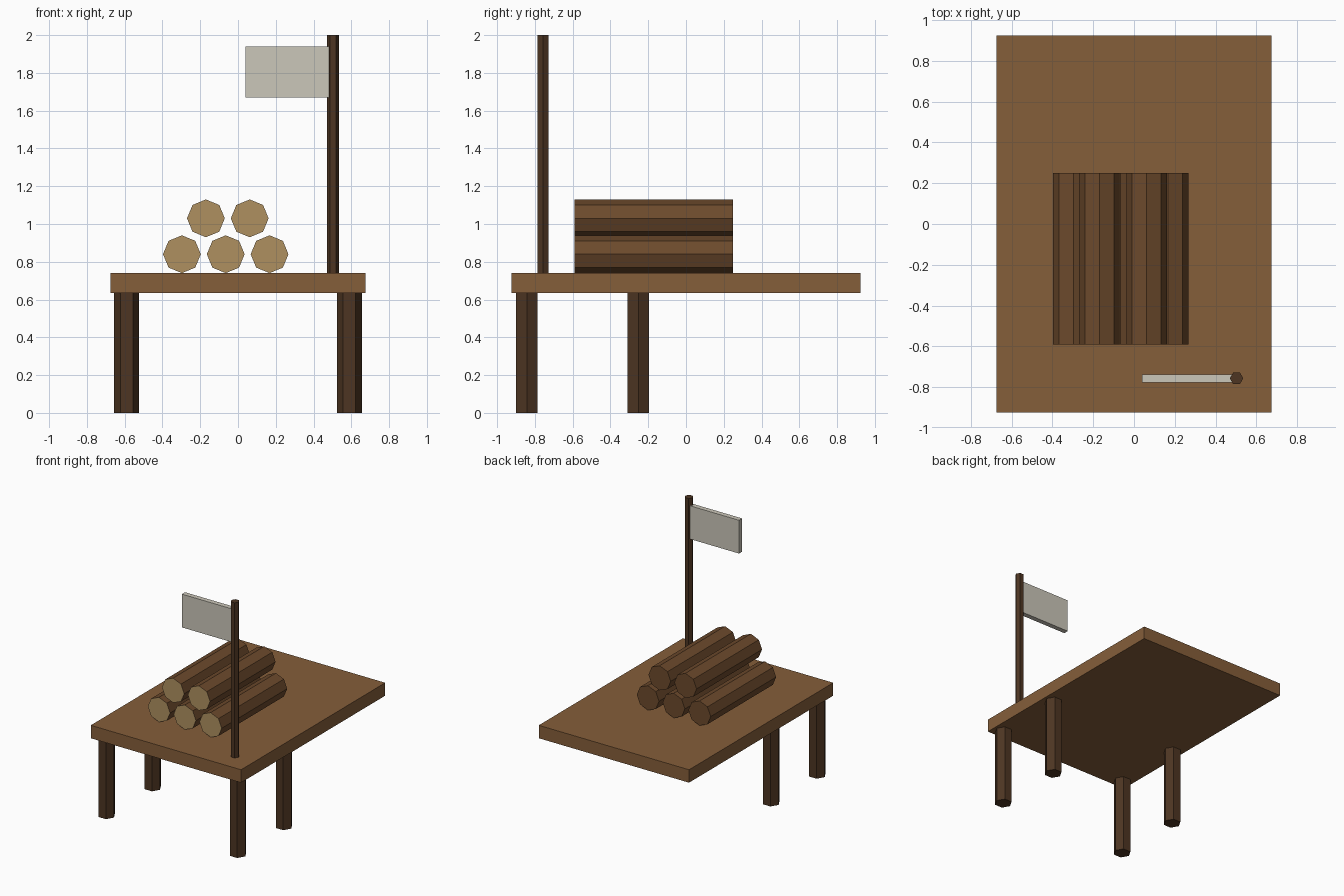
import bpy, bmesh
from math import cos, sin, pi
from mathutils import Matrix

if "Cube" in bpy.data.objects:
    bpy.data.objects.remove(bpy.data.objects["Cube"])


def material(name, rgb):
    m = bpy.data.materials.new(name)
    m.diffuse_color = (*rgb, 1)
    m.use_nodes = True
    m.node_tree.nodes["Principled BSDF"].inputs["Base Color"].default_value = m.diffuse_color
    return m


PLANK = material("plank wood", (0.235, 0.112, 0.042))
DARK = material("dark wood", (0.075, 0.036, 0.016))
BARK = material("bark", (0.15, 0.068, 0.025))
CUT = material("cut wood", (0.43, 0.28, 0.117))
CLOTH = material("cloth", (0.60, 0.57, 0.49))


def finish(bm, name, *mats):
    bmesh.ops.recalc_face_normals(bm, faces=bm.faces)
    mesh = bpy.data.meshes.new(name)
    bm.to_mesh(mesh)
    bm.free()
    for m in mats:
        mesh.materials.append(m)
    obj = bpy.data.objects.new(name, mesh)
    bpy.context.collection.objects.link(obj)
    return obj


def box(name, lo, hi, mat):
    bm = bmesh.new()
    bmesh.ops.create_cube(bm, size=1)
    for v in bm.verts:
        v.co = [a + (c + 0.5) * (b - a) for c, a, b in zip(v.co, lo, hi)]
    return finish(bm, name, mat)


def prism(sides, radius, length):
    """Upright prism from z = 0, with a corner on the +x axis."""
    bm = bmesh.new()
    ring = [bm.verts.new((radius * cos(2 * pi * i / sides),
                          radius * sin(2 * pi * i / sides), 0)) for i in range(sides)]
    base = bm.faces.new(ring)
    top = bmesh.ops.extrude_face_region(bm, geom=[base], use_keep_orig=True)["geom"]
    bmesh.ops.translate(bm, vec=(0, 0, length),
                        verts=[g for g in top if isinstance(g, bmesh.types.BMVert)])
    return bm


# Table top
box("table_top", (-0.675, -0.925, 0.635), (0.675, 0.925, 0.74), PLANK)

# Four hexagonal legs, all under the front part of the top
for row, y in (("front", -0.843), ("middle", -0.252)):
    for side, x in (("left", -0.59), ("right", 0.59)):
        leg = finish(prism(6, 0.066, 0.739), f"{row}_{side}_leg", DARK)
        leg.location = (x, y, 0)

# Stacked octagonal logs with pale cut front ends
for i, (x, z) in enumerate([(-0.297, 0.84), (-0.065, 0.84), (0.167, 0.84),
                            (-0.17, 1.03), (0.062, 1.03)], 1):
    bm = prism(8, 0.1, 0.84)
    bm.transform(Matrix.Rotation(-pi / 2, 4, 'X'))
    for f in bm.faces:
        if f.calc_center_median().y < 0.01:
            f.material_index = 1
    log = finish(bm, f"log_{i}", BARK, CUT)
    log.location = (x, -0.59, z)

# Flag pole and flag
pole = finish(prism(6, 0.033, 1.26), "flag_pole", DARK)
pole.location = (0.503, -0.757, 0.74)
box("flag", (0.04, -0.777, 1.67), (0.49, -0.737, 1.94), CLOTH)
